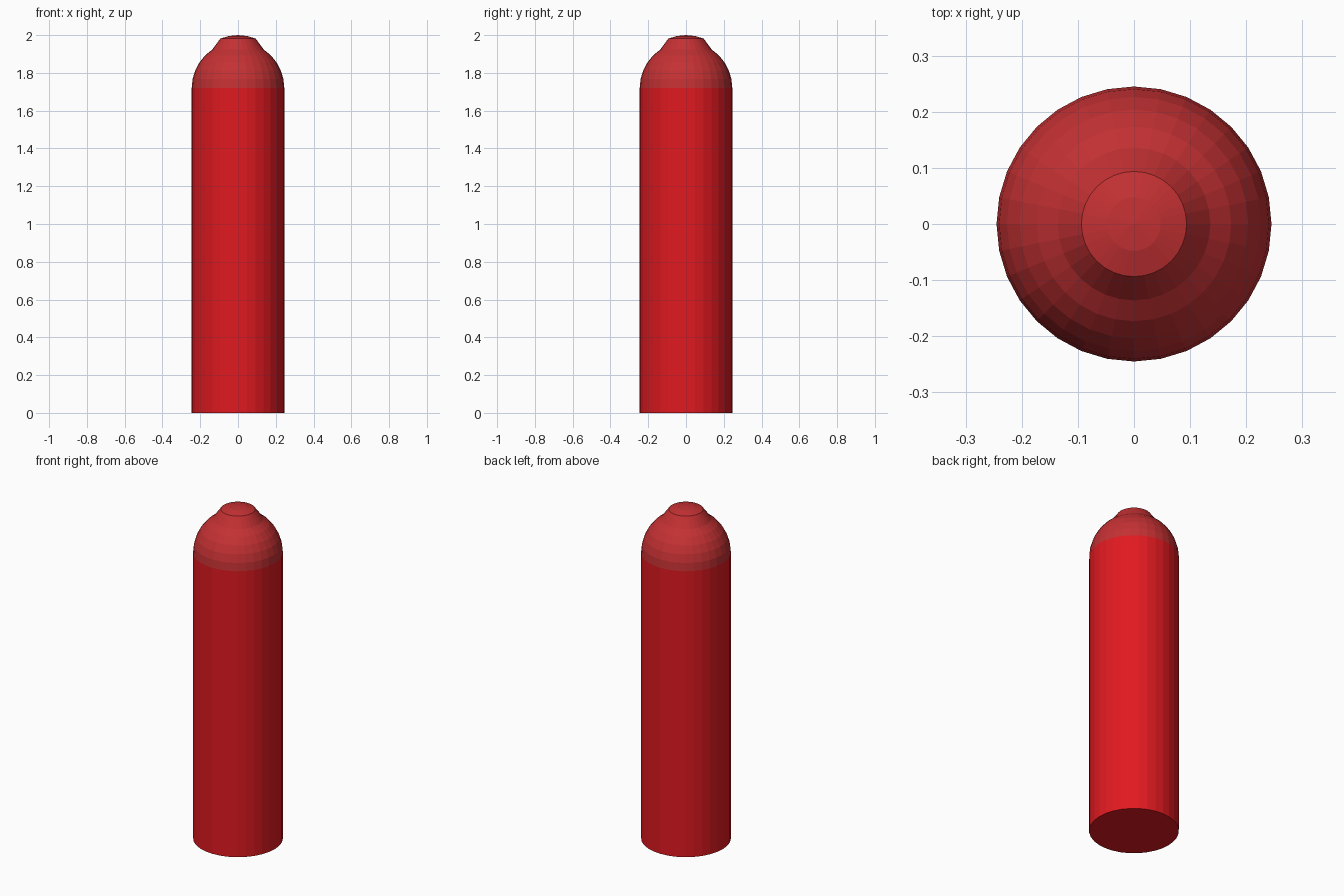
import bpy, bmesh

if "Cube" in bpy.data.objects:
    bpy.data.objects.remove(bpy.data.objects["Cube"])

R, BODY_H, TIP_LIFT = 0.245, 1.72, 0.035
SIDES = 32


def finish(name, bm, color):
    bmesh.ops.recalc_face_normals(bm, faces=bm.faces[:])
    mesh = bpy.data.meshes.new(name)
    bm.to_mesh(mesh)
    bm.free()
    mat = bpy.data.materials.new(name + "_red")
    mat.diffuse_color = color
    mat.use_nodes = True
    mat.node_tree.nodes["Principled BSDF"].inputs["Base Color"].default_value = mat.diffuse_color
    mesh.materials.append(mat)
    obj = bpy.data.objects.new(name, mesh)
    bpy.context.collection.objects.link(obj)
    return obj


# Body: plain flat-shaded cylinder standing on the floor
bm = bmesh.new()
bmesh.ops.create_cone(bm, cap_ends=True, segments=SIDES,
                      radius1=R, radius2=R, depth=BODY_H)
bmesh.ops.translate(bm, verts=bm.verts[:], vec=(0, 0, BODY_H / 2))
finish("body", bm, (0.75, 0.01, 0.015, 1))

# Dome: upper half of a sphere whose innermost rings are raised into a tip
bm = bmesh.new()
bmesh.ops.create_uvsphere(bm, u_segments=SIDES, v_segments=16, radius=R)
bmesh.ops.delete(bm, geom=[v for v in bm.verts if v.co.z < -0.001], context='VERTS')
tip = [v for v in bm.verts if v.co.z > R * 0.9]
bmesh.ops.translate(bm, verts=tip, vec=(0, 0, TIP_LIFT))
bmesh.ops.translate(bm, verts=bm.verts[:], vec=(0, 0, BODY_H))
finish("dome_cap", bm, (0.55, 0.03, 0.033, 1))
